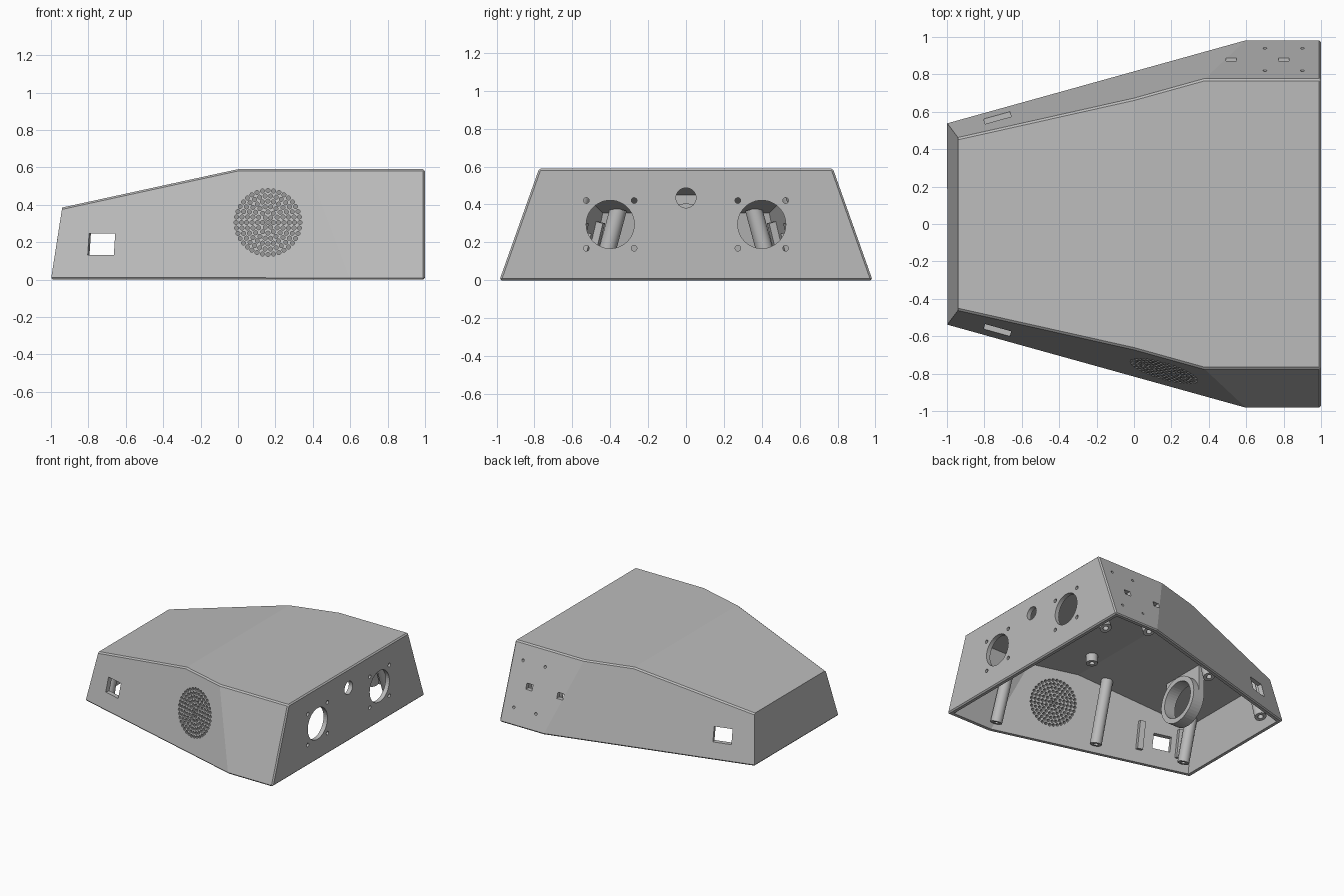
import bpy, bmesh, math
from mathutils import Vector, Matrix

cube = bpy.data.objects.get("Cube")
if cube:
    bpy.data.objects.remove(cube, do_unlink=True)

grey = bpy.data.materials.new("plain grey")
grey.use_nodes = True
COLOUR = (0.5, 0.5, 0.5, 1)
grey.diffuse_color = COLOUR
grey.node_tree.nodes["Principled BSDF"].inputs["Base Color"].default_value = COLOUR

WALL = 0.035
YAW = math.atan(0.278)      # plan angle of the tapering side walls
LEAN = 0.25                 # inward lean of those walls per unit height


def make(name, bm, smooth=False):
    bmesh.ops.recalc_face_normals(bm, faces=bm.faces)
    mesh = bpy.data.meshes.new(name)
    bm.to_mesh(mesh)
    bm.free()
    mesh.materials.append(grey)
    ob = bpy.data.objects.new(name, mesh)
    bpy.context.collection.objects.link(ob)
    if smooth:
        bpy.ops.object.select_all(action='DESELECT')
        ob.select_set(True)
        bpy.context.view_layer.objects.active = ob
        bpy.ops.object.shade_smooth_by_angle(angle=math.radians(35))
    return ob


def box(bm, loc, size, rot=None):
    m = Matrix.Translation(loc) @ (rot or Matrix()) @ Matrix.Diagonal((*size, 1))
    bmesh.ops.create_cube(bm, size=1, matrix=m)


def rod(bm, loc, axis, radius, depth, sides=32):
    turn = Vector(axis).to_track_quat('Z', 'Y').to_matrix().to_4x4()
    return bmesh.ops.create_cone(bm, cap_ends=True, segments=sides, radius1=radius,
                                 radius2=radius, depth=depth,
                                 matrix=Matrix.Translation(loc) @ turn)['verts']


def combine(target, cutter, operation='DIFFERENCE'):
    mod = target.modifiers.new("combine", 'BOOLEAN')
    mod.operation, mod.solver, mod.object = operation, 'EXACT', cutter
    bpy.context.view_layer.objects.active = target
    bpy.ops.object.modifier_apply(modifier=mod.name)
    bpy.data.objects.remove(cutter, do_unlink=True)


def wall_y(x, z):
    return 0.985 - 0.278 * (0.6 - x) - LEAN * z


def ceiling(x):
    return 0.59 + 0.218 * min(x, 0)


# Wedge-shaped solid carved by planes, each moved inwards by the inset
def wedge(inset):
    bm = bmesh.new()
    bmesh.ops.create_cube(bm, size=4)
    planes = [((1, 0, 0), (1, 0, 0)), ((-1, 0, 0), (-1, 0, 0.156)),
              ((0, 0, 0.59), (0, 0, 1)), ((0, 0, 0.59), (-0.218, 0, 1))]
    for s in (1, -1):
        planes += [((0.6, s * 0.985, 0), (0, s, 0.355)),
                   ((0.6, s * 0.985, 0), (-0.278, s, LEAN))]
    if not inset:
        planes.append(((0, 0, 0), (0, 0, -1)))
    for point, normal in planes:
        n = Vector(normal).normalized()
        cut = bmesh.ops.bisect_plane(bm, geom=bm.verts[:] + bm.edges[:] + bm.faces[:],
                                     plane_co=Vector(point) - n * inset, plane_no=n,
                                     clear_outer=True)
        rim = [g for g in cut['geom_cut'] if isinstance(g, bmesh.types.BMEdge)]
        bmesh.ops.edgeloop_fill(bm, edges=rim)
    bmesh.ops.recalc_face_normals(bm, faces=bm.faces)
    return bm


# Shell with chamfered roof, end and base edges
bm = wedge(0)


def chamfered(e):
    a, b = (f.normal for f in e.link_faces)
    roof = max(a.z, b.z) > 0.9 and max(abs(a.y), abs(b.y)) > 0.5
    return roof or all(v.co.x > 0.99 for v in e.verts) or all(v.co.z < 0.01 for v in e.verts)


bmesh.ops.bevel(bm, geom=[e for e in bm.edges if chamfered(e)], offset=0.01,
                segments=1, affect='EDGES')
shell = make("shell", bm)
combine(shell, make("cavity", wedge(WALL)))

# Openings in the walls
bm = bmesh.new()
for s in (1, -1):
    box(bm, (-0.73, s * wall_y(-0.73, 0.19), 0.19), (0.145, 0.25, 0.115),
        Matrix.Rotation(s * YAW, 4, 'Z'))
    rod(bm, (1, s * 0.4, 0.295), (1, 0, 0), 0.127, 0.2, 48)
    for dy in (-0.126, 0.126):
        for dz in (-0.126, 0.126):
            rod(bm, (1, s * 0.4 + dy, 0.295 + dz), (1, 0, 0), 0.015, 0.2, 16)
rod(bm, (1, 0, 0.435), (1, 0, 0), 0.053, 0.2)
for x in (0.52, 0.8):
    box(bm, (x, 0.88, 0.296), (0.055, 0.2, 0.045))
for x in (0.7, 0.9):
    for z in (0.127, 0.465):
        rod(bm, (x, 0.985 - 0.355 * z, z), (0, 1, 0), 0.011, 0.2, 12)
# Speaker grille in concentric rings
for ring in range(7):
    for i in range(max(1, 6 * ring)):
        a = math.tau * i / max(1, 6 * ring)
        r = 0.0285 * ring
        rod(bm, (0.16 + r * math.cos(a), -0.74, 0.305 + r * math.sin(a)),
            (0, 1, 0), 0.011, 0.45, 10)
combine(shell, make("openings", bm))


# Screw posts leaning with the walls, each with a blind hole underneath
def post(name, x, y, lean, radius=0.045, bottom=0.03):
    low = Vector((x, y, bottom))
    top = ceiling(x) - 0.025
    high = Vector((x, y - math.copysign(lean * (top - bottom), y), top))
    bm = bmesh.new()
    rod(bm, (low + high) / 2, high - low, radius, (high - low).length, 24)
    base = min(bm.faces, key=lambda f: f.calc_center_median().z)
    bmesh.ops.inset_region(bm, faces=[base], thickness=radius * 0.55)
    hole = bmesh.ops.extrude_discrete_faces(bm, faces=[base])['faces'][0]
    bmesh.ops.translate(bm, verts=hole.verts, vec=(high - low).normalized() * 0.05)
    make(name, bm, True)


for side, s in (("left", 1), ("right", -1)):
    post("rear_post_" + side, 0.6, s * 0.89, 0.36)
    post("middle_post_" + side, -0.18, s * 0.66, 0.27)
    post("nose_post_" + side, -0.86, s * 0.45, 0.27)
    # Mounting rails beside the window
    for label, x in (("inner", -0.54), ("outer", -0.85)):
        bm = bmesh.new()
        tilt = Matrix.Rotation(s * YAW, 4, 'Z') @ Matrix.Rotation(s * math.atan(LEAN), 4, 'X')
        box(bm, (x, s * (wall_y(x, 0.2) - 0.05), 0.2), (0.045, 0.05, 0.22), tilt)
        make(label + "_rail_" + side, bm)
post("end_post", 0.88, 0.72, 0.36)
post("ceiling_boss", 0.11, -0.36, 0, 0.045, 0.49)

# Ring holder hanging from the sloping roof
RING = Vector((-0.5, 0, 0.215))
bm = bmesh.new()
box(bm, RING + Vector((0, 0, 0.12)), (0.05, 0.38, 0.24))
holder = make("ring_holder", bm)
for radius, depth, operation in ((0.19, 0.1, 'UNION'), (0.15, 0.3, 'DIFFERENCE')):
    bm = bmesh.new()
    rod(bm, RING + Vector((0.025, 0, 0)), (1, 0, 0), radius, depth, 48)
    combine(holder, make("ring_tool", bm), operation)
